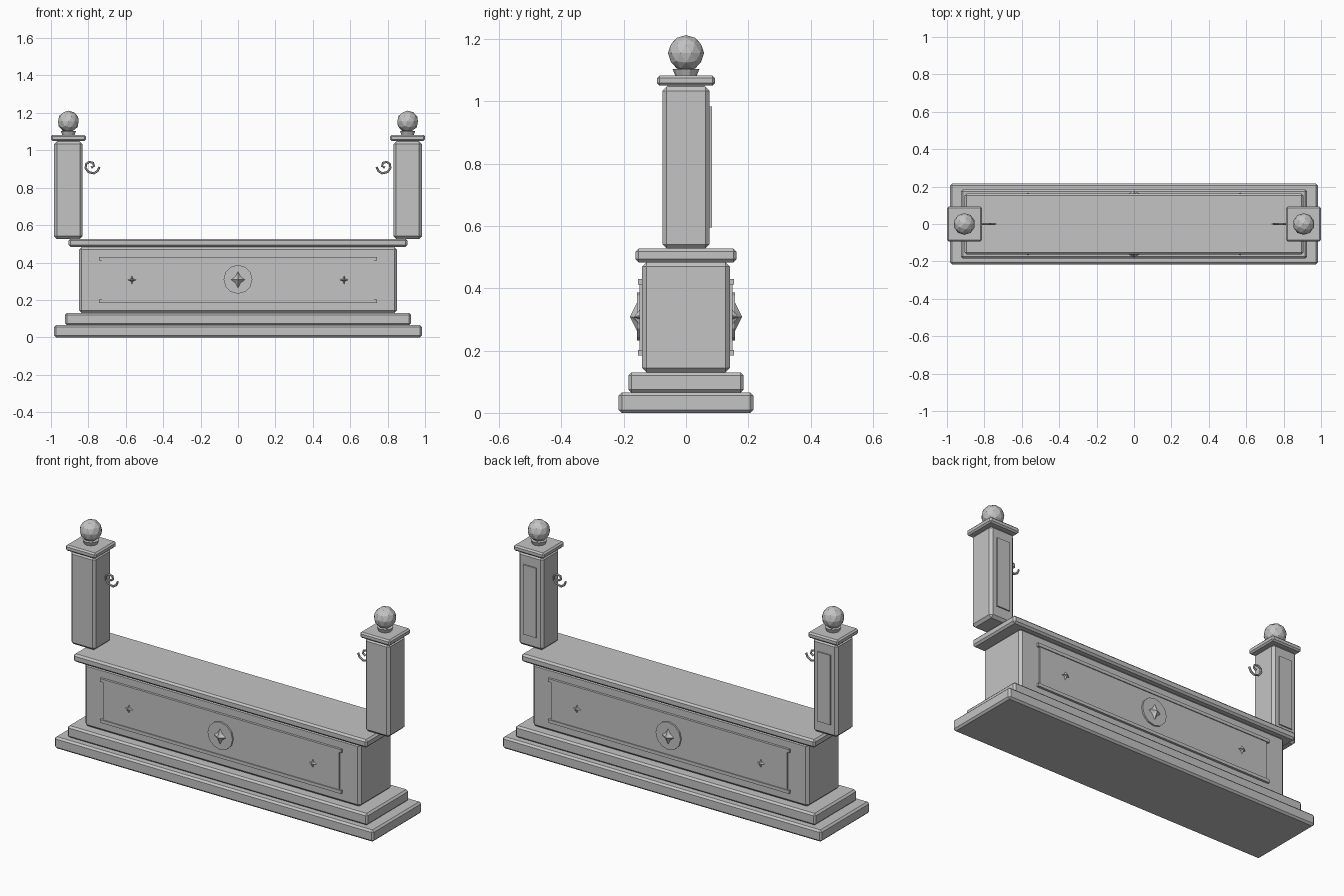
import bpy, bmesh, math
from mathutils import Matrix, Vector

cube = bpy.data.objects.get("Cube")
if cube:
    bpy.data.objects.remove(cube, do_unlink=True)

stone = bpy.data.materials.new("grey stone")
stone.use_nodes = True
stone.diffuse_color = (0.55, 0.55, 0.55, 1)
stone.node_tree.nodes["Principled BSDF"].inputs["Base Color"].default_value = stone.diffuse_color


def finish(name, bm):
    bmesh.ops.recalc_face_normals(bm, faces=bm.faces)
    mesh = bpy.data.meshes.new(name)
    bm.to_mesh(mesh)
    bm.free()
    mesh.materials.append(stone)
    obj = bpy.data.objects.new(name, mesh)
    bpy.context.collection.objects.link(obj)
    return obj


def block(name, center, half_x, half_y, z0, z1, bevel=0.0):
    """Box about center (x, y) from z0 to z1, with chamfered edges."""
    bm = bmesh.new()
    place = Matrix.Translation((*center, (z0 + z1) / 2))
    size = Matrix.Diagonal((2 * half_x, 2 * half_y, z1 - z0, 1))
    bmesh.ops.create_cube(bm, size=1, matrix=place @ size)
    if bevel:
        bmesh.ops.bevel(bm, geom=bm.edges[:], offset=bevel, segments=1, affect='EDGES')
    return finish(name, bm)


def star(name, x, z, side, y0, y1, width, height, waist):
    """Raised four-pointed star with its peak facing out of the wall."""
    bm = bmesh.new()
    peak = bm.verts.new((x, side * y1, z))
    rim = []
    for i in range(8):
        a = i * math.pi / 4
        r = waist if i % 2 else 1
        rim.append(bm.verts.new((x + r * width * math.cos(a), side * y0, z + r * height * math.sin(a))))
    for i in range(8):
        bm.faces.new((rim[i], rim[(i + 1) % 8], peak))
    bm.faces.new(rim)
    return finish(name, bm)


# Stepped plinth, body and top slab
block("plinth_lower", (0, 0), 0.983, 0.216, 0, 0.065, 0.01)
block("plinth_upper", (0, 0), 0.925, 0.185, 0.065, 0.13, 0.01)
block("body", (0, 0), 0.85, 0.141, 0.13, 0.483, 0.014)
block("top_slab", (0, 0), 0.905, 0.162, 0.483, 0.527, 0.01)

# Panel, medallion and stars on both long faces
for side, label in ((-1, "front"), (1, "back")):
    block(label + "_panel", (0, side * 0.142), 0.728, 0.007, 0.19, 0.425)
    for z, place in ((0.193, "lower"), (0.421, "upper")):
        block(f"{label}_{place}_moulding", (0, side * 0.145), 0.743, 0.009, z - 0.009, z + 0.009)
    bm = bmesh.new()
    turn = Matrix.Translation((0, side * 0.148, 0.31)) @ Matrix.Rotation(math.pi / 2, 4, 'X')
    bmesh.ops.create_cone(bm, cap_ends=True, segments=12, radius1=0.077, radius2=0.077,
                          depth=0.02, matrix=turn)
    finish(label + "_medallion", bm)
    star(label + "_medallion_star", 0, 0.308, side, 0.157, 0.18, 0.038, 0.046, 0.55)
    for x in (-0.567, 0.567):
        star(label + "_small_star", x, 0.307, side, 0.148, 0.168, 0.025, 0.025, 0.35)

# Posts with caps, ball finials, back panels and curled hooks
hook_path = [(0.785, 0.907), (0.77, 0.917), (0.775, 0.933), (0.795, 0.938), (0.812, 0.927),
             (0.815, 0.905), (0.8, 0.884), (0.77, 0.877), (0.75, 0.89), (0.741, 0.911)]
for s, label in ((-1, "right"), (1, "left")):
    c = (s * 0.907, 0)
    block(label + "_post", c, 0.076, 0.076, 0.527, 1.047, 0.014)
    block(label + "_post_cap", c, 0.093, 0.093, 1.05, 1.082, 0.008)
    block(label + "_post_cap_joint", c, 0.06, 0.06, 1.04, 1.06)
    block(label + "_post_panel", (c[0], 0.077), 0.04, 0.006, 0.595, 0.983)

    bm = bmesh.new()
    bmesh.ops.create_cone(bm, cap_ends=True, segments=10, radius1=0.034, radius2=0.043,
                          depth=0.022, matrix=Matrix.Translation((*c, 1.092)))
    finish(label + "_finial_neck", bm)
    bm = bmesh.new()
    bmesh.ops.create_icosphere(bm, subdivisions=2, radius=0.058,
                               matrix=Matrix.Translation((*c, 1.154)))
    finish(label + "_finial_ball", bm)

    # Sweep a small six-sided tube along the hook path
    bm = bmesh.new()
    points = [Vector((s * x, 0, z)) for x, z in hook_path]
    rings = []
    for i, p in enumerate(points):
        along = (points[min(i + 1, len(points) - 1)] - points[max(i - 1, 0)]).normalized()
        across = along.cross(Vector((0, 1, 0)))
        ring = []
        for k in range(6):
            a = k * math.pi / 3
            ring.append(bm.verts.new(p + 0.006 * (across * math.cos(a) + Vector((0, math.sin(a), 0)))))
        rings.append(ring)
    for r0, r1 in zip(rings, rings[1:]):
        for k in range(6):
            n = (k + 1) % 6
            bm.faces.new((r0[k], r0[n], r1[n], r1[k]))
    bm.faces.new(rings[0])
    bm.faces.new(rings[-1])
    finish(label + "_hook", bm)
